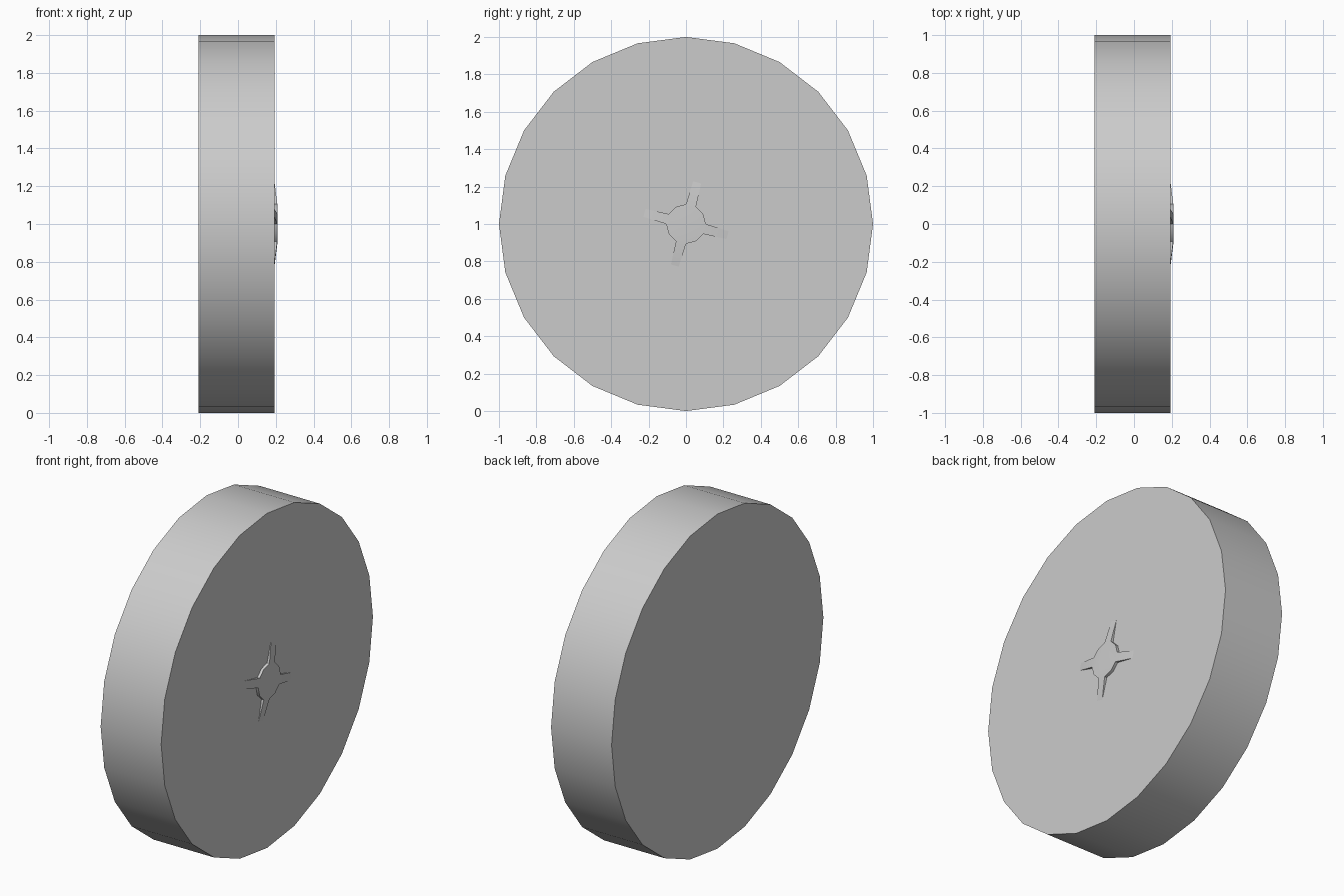
import bpy, bmesh
from math import radians, cos, sin, pi

if "Cube" in bpy.data.objects:
    bpy.data.objects.remove(bpy.data.objects["Cube"])

X_BACK, X_FACE, X_HUB = -0.208, 0.192, 0.208
CZ = 1.0


def finish(name, bm):
    bmesh.ops.recalc_face_normals(bm, faces=bm.faces[:])
    me = bpy.data.meshes.new(name)
    bm.to_mesh(me)
    bm.free()
    ob = bpy.data.objects.new(name, me)
    bpy.context.collection.objects.link(ob)
    bpy.ops.object.select_all(action='DESELECT')
    ob.select_set(True)
    bpy.context.view_layer.objects.active = ob
    bpy.ops.object.shade_smooth_by_angle(angle=radians(30.5))
    return ob


def ring(bm, x, radius, sides):
    return [bm.verts.new((x, radius * cos(2 * pi * i / sides),
                          CZ + radius * sin(2 * pi * i / sides)))
            for i in range(sides)]


def drum(bm, x0, x1, radius, sides, back=True):
    a, b = ring(bm, x0, radius, sides), ring(bm, x1, radius, sides)
    for i in range(sides):
        j = (i + 1) % sides
        bm.faces.new((a[i], a[j], b[j], b[i]))
    bm.faces.new(b)
    if back:
        bm.faces.new(a)
    return a, b


# Wheel disc
bm = bmesh.new()
drum(bm, X_BACK, X_FACE, 1.0, 24)
finish("wheel_disc", bm)

# Raised hub with four fins that slope down to the disc face
bm = bmesh.new()
a, b = drum(bm, X_FACE, X_HUB, 0.106, 12, back=False)
for i in range(2, 12, 3):
    j = (i + 1) % 12
    mid = radians(30 * i + 15)
    tips = []
    for side in (-1, 1):
        r, w = 0.23, 0.022 * side
        tips.append(bm.verts.new((X_FACE + 0.0005,
                                  r * cos(mid) - w * sin(mid),
                                  CZ + r * sin(mid) + w * cos(mid))))
    # swap the hub side for the sloping fin
    bm.faces.remove(bm.faces.get((a[i], a[j], b[j], b[i])))
    bm.faces.new((b[i], tips[0], tips[1], b[j]))
    bm.faces.new((a[i], tips[0], b[i]))
    bm.faces.new((a[j], b[j], tips[1]))
finish("hub_cap", bm)
